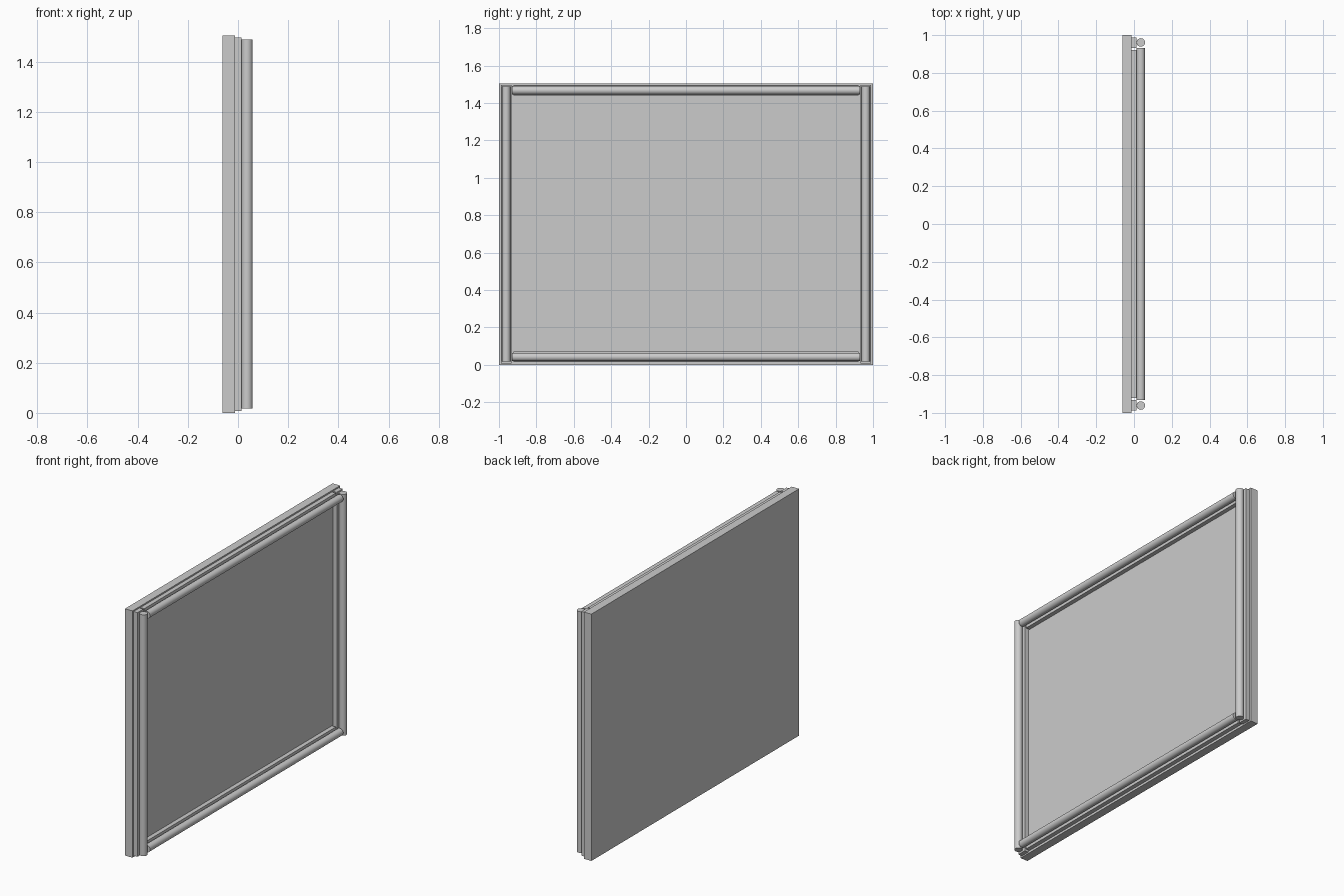
import bpy
from math import pi

if "Cube" in bpy.data.objects:
    bpy.data.objects.remove(bpy.data.objects["Cube"])


def box(name, x, y, z):
    """Box from (min, max) ranges on each axis."""
    bpy.ops.mesh.primitive_cube_add(size=1, location=[sum(r) / 2 for r in (x, y, z)])
    ob = bpy.context.object
    ob.name = name
    ob.scale = [r[1] - r[0] for r in (x, y, z)]
    bpy.ops.object.transform_apply(location=False, rotation=False, scale=True)
    return ob


def tube(name, loc, length, rot=(0, 0, 0)):
    bpy.ops.mesh.primitive_cylinder_add(vertices=32, radius=0.0225, depth=length,
                                        location=loc, rotation=rot)
    ob = bpy.context.object
    ob.name = name
    bpy.ops.object.shade_smooth_by_angle()
    return ob


# Back panel
box("panel", (-0.062, -0.012), (-1, 1), (0, 1.504))

STRIP_X = (-0.012, 0.014)
TUBE_X = 0.036

# Side strips with upright tubes
for side, s in (("left", -1), ("right", 1)):
    box(f"{side}_strip", STRIP_X, sorted((s * 0.932, s * 0.988)), (0.008, 1.496))
    tube(f"{side}_tube", (TUBE_X, s * 0.961, 0.753), 1.47)

# Top and bottom strips with horizontal tubes between the uprights
for level, z in (("bottom", 0.042), ("top", 1.467)):
    box(f"{level}_strip", STRIP_X, (-0.922, 0.922), (z - 0.028, z + 0.028))
    tube(f"{level}_tube", (TUBE_X, 0, z), 1.862, (pi / 2, 0, 0))
